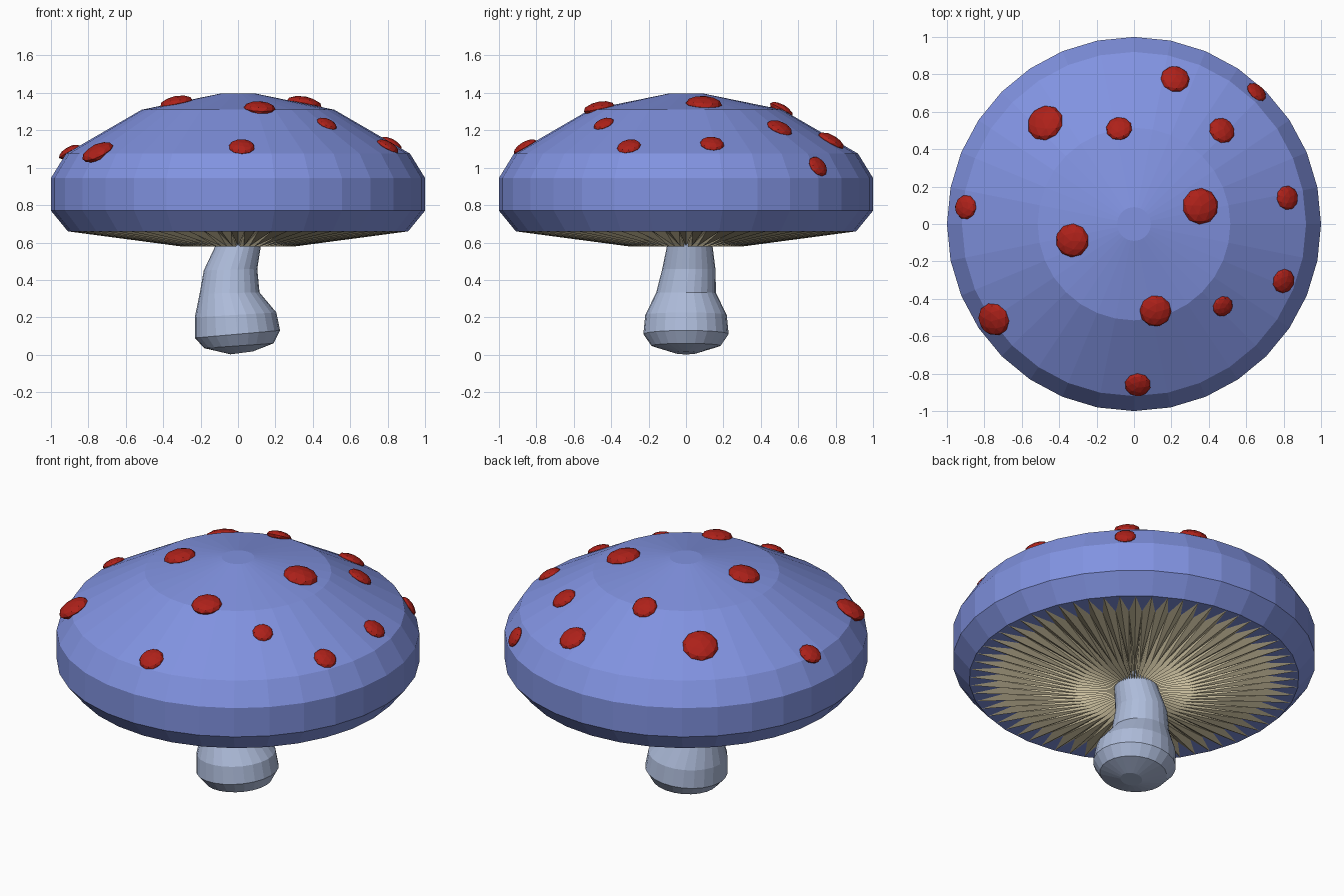
import bpy, bmesh, math
from mathutils import Vector, Matrix

if "Cube" in bpy.data.objects:
    bpy.data.objects.remove(bpy.data.objects["Cube"])


def material(name, rgb):
    m = bpy.data.materials.new(name)
    m.diffuse_color = (*rgb, 1)
    m.use_nodes = True
    m.node_tree.nodes["Principled BSDF"].inputs["Base Color"].default_value = m.diffuse_color
    return m


def finish(bm, name, mat):
    bmesh.ops.recalc_face_normals(bm, faces=bm.faces)
    me = bpy.data.meshes.new(name)
    bm.to_mesh(me)
    bm.free()
    me.materials.append(mat)
    ob = bpy.data.objects.new(name, me)
    bpy.context.collection.objects.link(ob)
    return ob


def loft(name, rings, n, mat):
    """Rings are (centre x, centre y, centre z, radius, slope along x)."""
    bm = bmesh.new()
    loops = []
    for cx, cy, cz, r, slope in rings:
        loop = []
        for i in range(n):
            a = math.tau * i / n
            dx, dy = r * math.cos(a), r * math.sin(a)
            loop.append(bm.verts.new((cx + dx, cy + dy, cz + slope * dx)))
        loops.append(loop)
    for a, b in zip(loops, loops[1:]):
        for i in range(n):
            j = (i + 1) % n
            bm.faces.new((a[i], a[j], b[j], b[i]))
    bm.faces.new(loops[0])
    bm.faces.new(loops[-1])
    return finish(bm, name, mat)


blue = material("cap_blue", (0.22, 0.29, 0.75))
pale = material("stem_pale_blue", (0.42, 0.50, 0.70))
cream = material("gill_cream", (0.57, 0.50, 0.33))
red = material("spot_red", (0.42, 0.015, 0.01))

# Cap
profile = [(0.91, 0.66), (1.0, 0.77), (1.0, 0.945), (0.92, 1.075),
           (0.515, 1.31), (0.09, 1.397)]
loft("cap", [(0, 0, z, r, 0) for r, z in profile], 32, blue)

# Bent stem with a bulbous foot
loft("stem", [(0.02, 0, 0.01, 0.06, 0.13), (0.005, 0, 0.048, 0.185, 0.07),
              (-0.003, 0, 0.11, 0.228, 0.088), (-0.013, 0, 0.213, 0.218, 0.06),
              (-0.045, 0, 0.33, 0.16, 0.02), (-0.04, 0.015, 0.455, 0.143, 0.03),
              (0, 0.02, 0.58, 0.122, 0), (0.01, 0.02, 0.66, 0.12, 0)], 24, pale)

# Gills: a ring of long ridges ending in points at the rim
bm = bmesh.new()
count = 64
w = math.pi / count
for k in range(count):
    rot = Matrix.Rotation(math.tau * k / count, 3, 'Z')
    pts = [(0.905, 0, 0.659), (0.74, 0.74 * w, 0.659), (0.74, -0.74 * w, 0.659),
           (0.08, 0.08 * w, 0.659), (0.08, -0.08 * w, 0.659),
           (0.31, 0, 0.58), (0.08, 0, 0.58)]
    v = [bm.verts.new(rot @ Vector(p)) for p in pts]
    for f in ((0, 1, 5), (0, 5, 2), (1, 3, 6, 5), (2, 5, 6, 4), (3, 4, 6),
              (0, 2, 4, 3, 1)):
        bm.faces.new([v[i] for i in f])
finish(bm, "gills", cream)


# Spots: flattened balls lying on the cap surface
def cap_point(x, y):
    r = math.hypot(x, y)
    for (r0, z0), (r1, z1) in zip(profile[2:], profile[3:]):
        if r1 <= r <= r0:
            z = z0 + (z1 - z0) * (r0 - r) / (r0 - r1)
            out = (z1 - z0) / r
            return Vector((x, y, z)), Vector((x * out, y * out, r0 - r1)).normalized()


spots = [(-0.475, 0.54, 0.1), (-0.08, 0.51, 0.07), (0.22, 0.775, 0.078),
         (0.655, 0.705, 0.06), (0.47, 0.5, 0.072), (0.355, 0.095, 0.097),
         (0.82, 0.14, 0.065), (0.8, -0.305, 0.065), (0.475, -0.44, 0.057),
         (0.115, -0.465, 0.085), (0.02, -0.86, 0.07), (-0.75, -0.51, 0.09),
         (-0.33, -0.088, 0.09), (-0.9, 0.09, 0.065)]
for i, (x, y, r) in enumerate(spots):
    pos, nrm = cap_point(x, y)
    mat = (Matrix.Translation(pos) @ nrm.to_track_quat('Z', 'Y').to_matrix().to_4x4()
           @ Matrix.Diagonal((r, r, r * 0.42, 1)))
    bm = bmesh.new()
    bmesh.ops.create_icosphere(bm, subdivisions=2, radius=1, matrix=mat)
    finish(bm, f"spot_{i + 1}", red)
